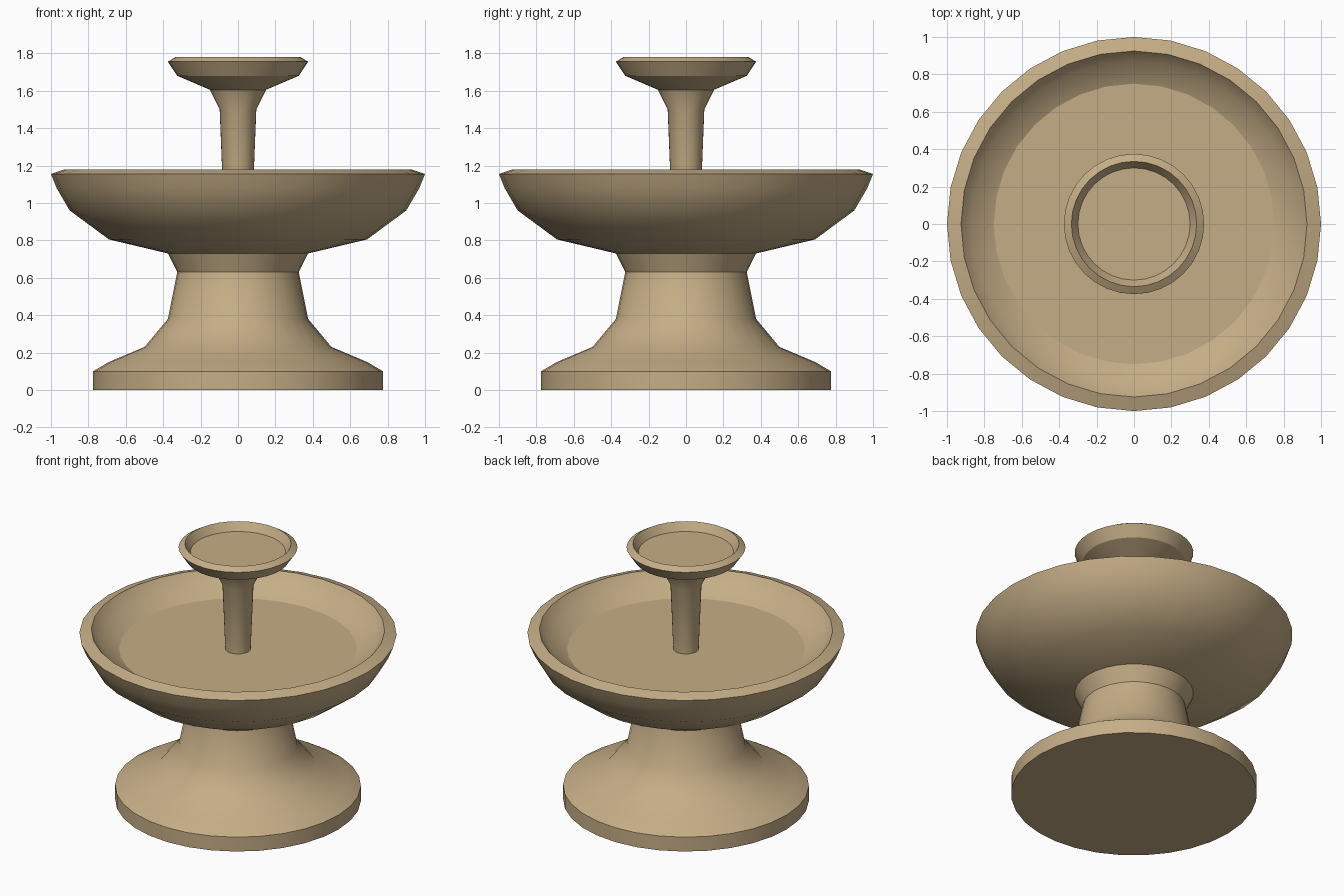
import bpy
import bmesh
import math

SIDES = 32

cube = bpy.data.objects.get("Cube")
if cube:
    bpy.data.objects.remove(cube, do_unlink=True)

stone = bpy.data.materials.new("sandstone")
stone.use_nodes = True
stone.diffuse_color = (0.56, 0.42, 0.24, 1)
shader = stone.node_tree.nodes["Principled BSDF"]
shader.inputs["Base Color"].default_value = stone.diffuse_color
shader.inputs["Roughness"].default_value = 0.8


def lathe(name, profile):
    """Spin a (radius, height) profile around z; sharp corners stay sharp."""
    bm = bmesh.new()
    verts = [bm.verts.new((r, 0, z)) for r, z in profile]
    edges = [bm.edges.new(pair) for pair in zip(verts, verts[1:])]
    bmesh.ops.spin(bm, geom=verts + edges, cent=(0, 0, 0), axis=(0, 0, 1),
                   angle=math.tau, steps=SIDES, use_merge=True)
    bmesh.ops.remove_doubles(bm, verts=bm.verts, dist=0.0001)
    bmesh.ops.recalc_face_normals(bm, faces=bm.faces)
    # An open disc must face upward
    if all(z == profile[0][1] for r, z in profile):
        for face in bm.faces:
            if face.normal.z < 0:
                face.normal_flip()
    mesh = bpy.data.meshes.new(name)
    bm.to_mesh(mesh)
    bm.free()
    mesh.materials.append(stone)
    obj = bpy.data.objects.new(name, mesh)
    bpy.context.collection.objects.link(obj)

    bpy.ops.object.select_all(action='DESELECT')
    obj.select_set(True)
    bpy.context.view_layer.objects.active = obj
    bpy.ops.object.shade_smooth_by_angle(angle=math.radians(30))
    return obj


# Round plinth flaring up into a waisted neck
lathe("pedestal", [(0, 0), (0.775, 0), (0.775, 0.10), (0.69, 0.15),
                   (0.50, 0.23), (0.375, 0.38), (0.325, 0.63),
                   (0.375, 0.73), (0, 0.73)])

# Wide lower bowl: outer shell, bevelled rim, inner wall
lathe("lower_bowl", [(0.375, 0.73), (0.69, 0.805), (0.90, 0.96),
                     (0.97, 1.08), (1.0, 1.155), (0.925, 1.18),
                     (0.87, 1.11), (0.75, 1.05)])

# Flat surface inside the lower bowl
lathe("basin_floor", [(0.75, 1.05), (0, 1.05)])

# Slim stem widening under the upper bowl
lathe("stem", [(0, 1.05), (0.08, 1.05), (0.098, 1.50), (0.15, 1.605),
               (0, 1.605)])

# Small upper bowl with a shallow recess
lathe("upper_bowl", [(0.15, 1.605), (0.325, 1.68), (0.375, 1.755),
                     (0.335, 1.78), (0.30, 1.725), (0, 1.725)])
